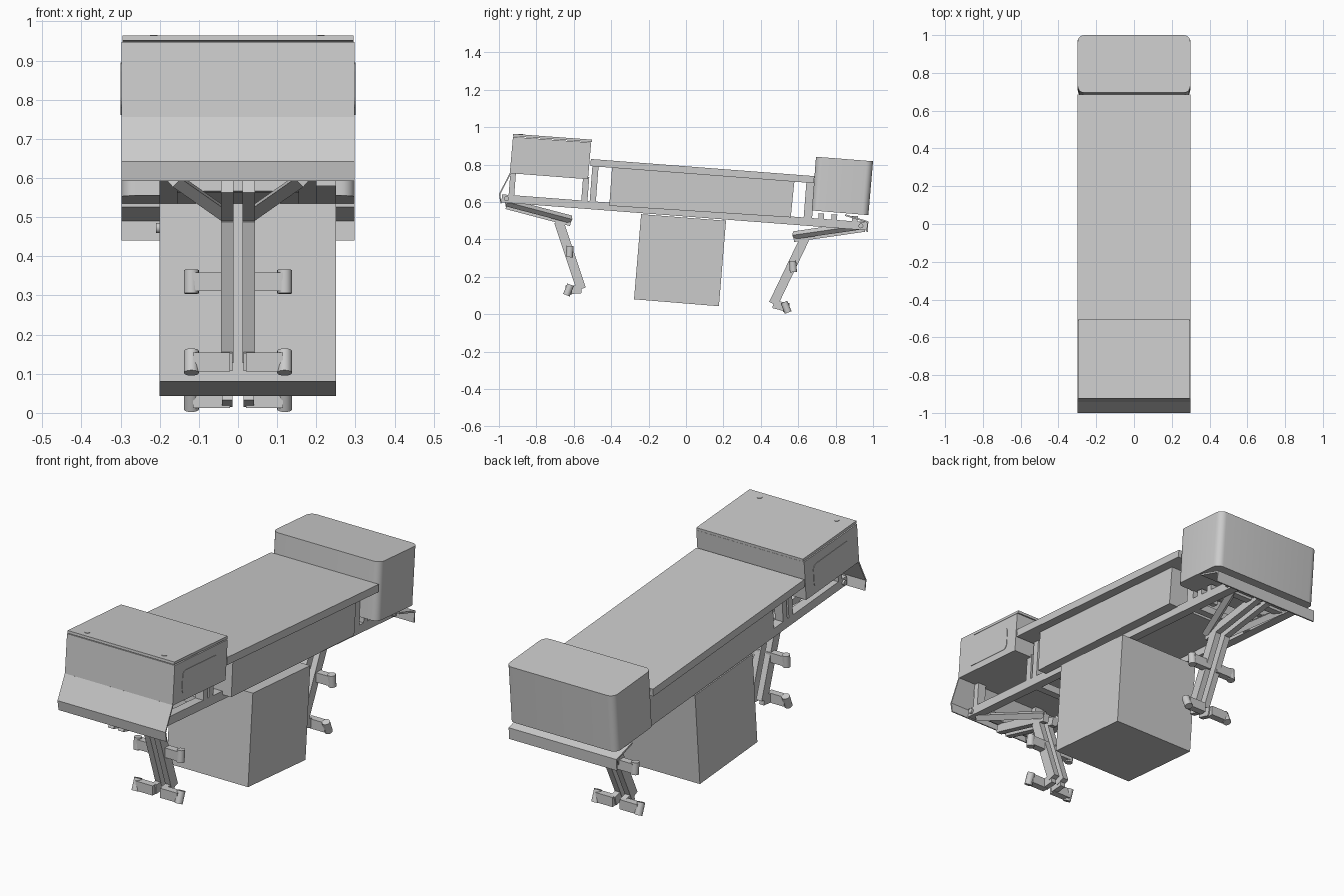
import bpy, bmesh, math
from mathutils import Vector

if "Cube" in bpy.data.objects:
    bpy.data.objects.remove(bpy.data.objects["Cube"])


def slab(name, pts, x0, x1):
    """Extrude a side-view (y, z) outline from x0 to x1."""
    bm = bmesh.new()
    a = [bm.verts.new((x0, y, z)) for y, z in pts]
    b = [bm.verts.new((x1, y, z)) for y, z in pts]
    bm.faces.new(a)
    bm.faces.new(b[::-1])
    n = len(pts)
    for i in range(n):
        bm.faces.new((a[i], b[i], b[(i + 1) % n], a[(i + 1) % n]))
    bmesh.ops.recalc_face_normals(bm, faces=bm.faces)
    me = bpy.data.meshes.new(name)
    bm.to_mesh(me)
    bm.free()
    ob = bpy.data.objects.new(name, me)
    bpy.context.collection.objects.link(ob)
    return ob


def bar(name, p, q, t, x0, x1):
    """Rectangular bar between two side-view points."""
    p, q = Vector(p), Vector(q)
    d = (q - p).normalized()
    n = Vector((-d.y, d.x)) * t / 2
    return slab(name, [tuple(v) for v in (p + n, q + n, q - n, p - n)], x0, x1)


def tube(name, p, q, r, sides=20):
    p, q = Vector(p), Vector(q)
    bpy.ops.mesh.primitive_cylinder_add(vertices=sides, radius=r, depth=(q - p).length,
                                        location=(p + q) / 2)
    ob = bpy.context.object
    ob.rotation_euler = (q - p).to_track_quat('Z', 'Y').to_euler()
    ob.name = name
    bpy.ops.object.shade_smooth_by_angle()
    return ob


def pair(name, p, q, t, x0, x1):
    bar(name + "_right", p, q, t, x0, x1)
    bar(name + "_left", p, q, t, -x1, -x0)


def rail_z(y):
    """Height of the sloping main rail's centre line."""
    return 0.544 - 0.0765 * y


def deck_z(y):
    return 0.772 - 0.0765 * y


TILT = -math.atan(0.0765)
UP = Vector((0, math.sin(-TILT), math.cos(TILT)))

# Main deck, inner tank and hanging box
bar("deck", (-0.51, deck_z(-0.51)), (0.685, deck_z(0.685)), 0.038, -0.298, 0.298)
slab("inner_tank", [(-0.395, 0.79), (0.58, 0.715), (0.56, 0.518), (-0.41, 0.58)], -0.2, 0.25)
slab("hanging_box", [(-0.24, 0.535), (0.214, 0.5), (0.176, 0.043), (-0.278, 0.08)], -0.2, 0.25)

# Chassis rails and cross members
pair("main_rail", (-0.985, rail_z(-0.985)), (0.97, rail_z(0.97)), 0.043, 0.155, 0.2)
for i, y in enumerate((-0.93, -0.52, 0.65, 0.9)):
    z = rail_z(y)
    bar(f"cross_member_{i}", (y - 0.02, z), (y + 0.02, z - 0.003), 0.035, -0.155, 0.155)
for i, y in enumerate((-0.96, 0.935)):
    tube(f"pivot_shaft_{i}", (-0.21, y, rail_z(y)), (0.21, y, rail_z(y)), 0.013)

# Uprights carrying the deck and the end boxes
for name, y, h, w in (("front_box_post", -0.935, 0.14, 0.03), ("front_inner_post", -0.545, 0.15, 0.033),
                      ("front_deck_post", -0.5, 0.22, 0.033), ("rear_deck_post", 0.65, 0.22, 0.045)):
    z = rail_z(y)
    pair(name, (y, z), (y + UP.y * h, z + UP.z * h), w, 0.155, 0.2)
for i, y in enumerate((0.72, 0.79, 0.9)):
    z = rail_z(y)
    pair(f"rear_box_mount_{i}", (y, z), (y + 0.004, z + 0.05), 0.03, 0.1, 0.2)

# Front box with lid, lid fasteners and side panels
slab("front_box", [(-0.925, 0.948), (-0.507, 0.918), (-0.524, 0.722), (-0.942, 0.754)], -0.298, 0.298)
bar("front_box_lid", (-0.925, 0.958), (-0.503, 0.927), 0.013, -0.295, 0.295)
for i, x in enumerate((-0.215, 0.212)):
    c = Vector((x, -0.885, 0.955))
    tube(f"lid_fastener_{i}", c, c + UP * 0.009, 0.013)
panel = [(0.138, 0.067)]
outline = []
r, hw, hh = 0.025, 0.143, 0.058
for k, (sy, sz) in enumerate(((1, 1), (-1, 1), (-1, -1), (1, -1))):
    for j in range(5):
        a = math.pi / 2 * (k + j / 4)
        u = sy * (hw - r) + r * math.cos(a)
        v = sz * (hh - r) + r * math.sin(a)
        outline.append((-0.724 + u * math.cos(TILT) - v * math.sin(TILT),
                        0.828 + u * math.sin(TILT) + v * math.cos(TILT)))
slab("side_panel_right", outline, 0.29, 0.3)
slab("side_panel_left", outline, -0.3, -0.29)

# Bent sheet skirts at both ends
slab("front_skirt", [(-0.942, 0.756), (-1.0, 0.642), (-0.992, 0.592), (-0.986, 0.592),
                     (-0.993, 0.641), (-0.935, 0.754)], -0.298, 0.298)
slab("rear_skirt", [(0.85, 0.535), (0.975, 0.497), (0.972, 0.44), (0.965, 0.44),
                    (0.968, 0.49), (0.85, 0.526)], -0.298, 0.298)

# Rear box with rounded upright corners
rear = slab("rear_box", [(0.695, 0.842), (1.0, 0.818), (0.975, 0.53), (0.673, 0.555)], -0.298, 0.298)
bm = bmesh.new()
bm.from_mesh(rear.data)
edges = []
for e in bm.edges:
    d = e.verts[0].co - e.verts[1].co
    if abs(d.z) > abs(d.y) and abs(d.x) < 0.01:
        edges.append(e)
bmesh.ops.bevel(bm, geom=edges, offset=0.035, segments=6, profile=0.5, affect='EDGES')
bm.to_mesh(rear.data)
bm.free()
bpy.context.view_layer.objects.active = rear
for o in bpy.context.selected_objects:
    o.select_set(False)
rear.select_set(True)
bpy.ops.object.shade_smooth_by_angle()


def diagonal(name, a, b, t):
    """Square brace between two 3D points."""
    ob = tube(name, a, b, t * 0.707, 4)
    for p in ob.data.polygons:
        p.use_smooth = False


# Folding legs: upper arms, lower legs and side lugs
legs = {
    "front": ((-0.96, 0.583), (-0.615, 0.492), (-0.68, 0.495), (-0.56, 0.135),
              ((-0.622, 0.335), (-0.628, 0.13)), (0.34, 0.94)),
    "rear": ((0.955, 0.462), (0.575, 0.407), (0.635, 0.405), (0.467, 0.055),
             ((0.572, 0.255), (0.535, 0.037)), (-0.44, 0.9)),
}
for end, (a, b, c, d, lugs, leg_dir) in legs.items():
    pair(end + "_arm", a, b, 0.042, 0.012, 0.043)
    pair(end + "_leg", c, d, 0.05, 0.012, 0.043)
    # Foot block joining leg bottom to the lower lugs
    pair(end + "_foot", d, lugs[1], 0.045, 0.014, 0.041)
    for s, side in ((1, "right"), (-1, "left")):
        diagonal(f"{end}_brace_{side}", (s * 0.165, a[0], a[1] + 0.015),
                 (s * 0.035, b[0], b[1] + 0.015), 0.03)
        for i, (y, z) in enumerate(lugs):
            tag = f"{end}_lug_{i}_{side}"
            bar(tag + "_plate", (y, z - 0.024), (y, z + 0.024), 0.035, min(s * 0.02, s * 0.115),
                max(s * 0.02, s * 0.115))
            v = Vector((0, -0.4 * math.copysign(1, y) * (1 if i else 0.2), 1)).normalized() * 0.03
            m = Vector((s * 0.119, y, z))
            tube(tag + "_socket", m - v, m + v, 0.019, 16)
